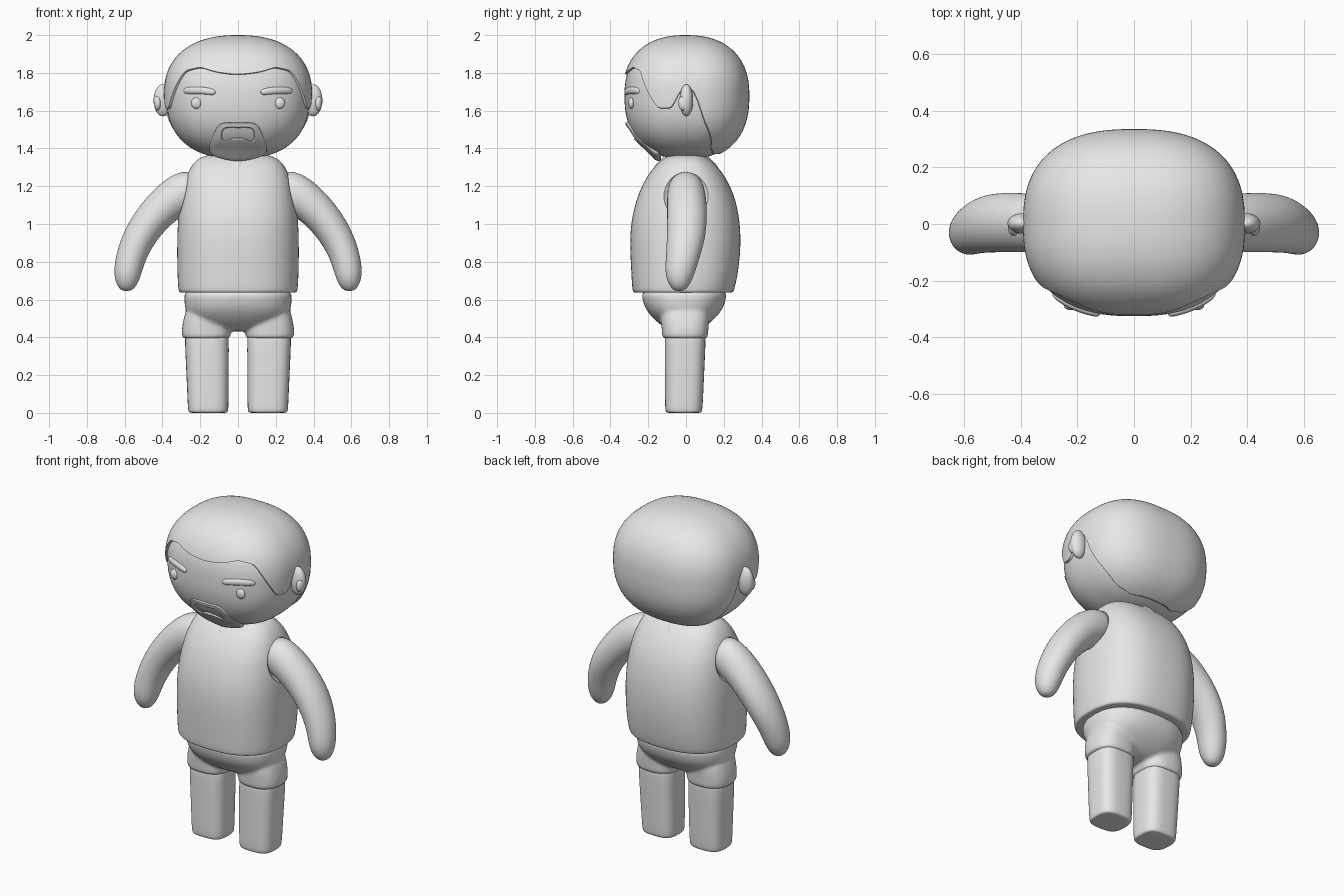
import bpy, bmesh
from math import sin, cos, asin, pi, copysign, degrees
from mathutils import Vector

if "Cube" in bpy.data.objects:
    bpy.data.objects.remove(bpy.data.objects["Cube"])

GREY = (0.8, 0.8, 0.8, 1)
grey = bpy.data.materials.new("plain_grey")
grey.use_nodes = True
grey.diffuse_color = GREY
grey.node_tree.nodes["Principled BSDF"].inputs["Base Color"].default_value = GREY


def power(v, e):
    return copysign(abs(v) ** e, v)


def interp(table, t):
    for (a, va), (b, vb) in zip(table, table[1:]):
        if t <= b:
            return va + (vb - va) * max(0, t - a) / (b - a)
    return table[-1][1]


def select(ob):
    bpy.ops.object.select_all(action='DESELECT')
    ob.select_set(True)
    bpy.context.view_layer.objects.active = ob


def finish(ob, angle=40):
    """Apply modifiers and shade smooth."""
    select(ob)
    bpy.ops.object.convert(target='MESH')
    bpy.ops.object.shade_smooth_by_angle(angle=angle * pi / 180)
    return ob


def loft(name, rings, subsurf=2, done=True):
    """Skin closed rings of points and cap both ends."""
    bm = bmesh.new()
    loops = [[bm.verts.new(p) for p in ring] for ring in rings]
    n = len(loops[0])
    for a, b in zip(loops, loops[1:]):
        for i in range(n):
            j = (i + 1) % n
            bm.faces.new((a[i], a[j], b[j], b[i]))
    bm.faces.new(loops[0])
    bm.faces.new(loops[-1])
    bmesh.ops.recalc_face_normals(bm, faces=bm.faces)
    mesh = bpy.data.meshes.new(name)
    bm.to_mesh(mesh)
    bm.free()
    mesh.materials.append(grey)
    ob = bpy.data.objects.new(name, mesh)
    bpy.context.collection.objects.link(ob)
    if subsurf:
        mod = ob.modifiers.new("smooth", 'SUBSURF')
        mod.levels = mod.render_levels = subsurf
    return finish(ob) if done else ob


def oval(cx, cy, z, rx, ry, n=2.0, count=32):
    angles = [2 * pi * i / count for i in range(count)]
    return [(cx + rx * power(cos(a), 2 / n), cy + ry * power(sin(a), 2 / n), z) for a in angles]


def tube(name, path, count=20):
    """Path of (x, y, z, radius, depth radius), flattened along y."""
    pts = [Vector(p[:3]) for p in path]
    rings = []
    for i, p in enumerate(path):
        d = pts[min(i + 1, len(pts) - 1)] - pts[max(i - 1, 0)]
        side = d.cross(Vector((0, 1, 0))).normalized()
        rings.append([pts[i] + side * p[3] * cos(a) + Vector((0, p[4] * sin(a), 0))
                      for a in (2 * pi * k / count for k in range(count))])
    return loft(name, rings)


def ball(name, loc, scale):
    bpy.ops.mesh.primitive_uv_sphere_add(segments=32, ring_count=20, location=loc)
    ob = bpy.context.object
    ob.name = name
    ob.scale = scale
    bpy.ops.object.transform_apply(location=False, rotation=False)
    ob.data.materials.append(grey)
    return finish(ob, 80)


# Head: a squarish ellipsoid shared by the face and the hair
MID, ROUND, UP, DOWN = 1.68, 2.5, 2.35, 2.4
FACE = (0.38, 0.326, 0.31, 0.335)    # half width, half depth, height up, height down
HAIR = (0.393, 0.336, 0.32, 0.343)


def head_point(size, t, u, inset=1.0):
    a, b, up, down = size
    m, h = (UP, up) if u > 0 else (DOWN, down)
    r = abs(cos(u)) ** (2 / m) * inset
    return (a * r * power(sin(t), 2 / ROUND), -b * r * power(cos(t), 2 / ROUND),
            MID + h * power(sin(u), 2 / m))


def face_y(x, z):
    a, b, up, down = FACE
    m, h = (UP, up) if z > MID else (DOWN, down)
    r = (1 - abs((z - MID) / h) ** m) ** (1 / m)
    return -b * (r ** ROUND - abs(x / a) ** ROUND) ** (1 / ROUND)


SEG = 128
turns = [2 * pi * i / SEG for i in range(SEG)]
levels = [pi * (0.495 - 0.99 * k / 40) for k in range(41)]
loft("head", [[head_point(FACE, t, u) for t in turns] for u in levels], 1)

# Hair cap, ending on a hairline given by angle from the front
hairline = [(0, 1.79), (14, 1.805), (28, 1.83), (45, 1.81), (55, 1.72), (68, 1.61),
            (82, 1.61), (87, 1.71), (90, 1.74), (95, 1.70), (102, 1.55), (120, 1.40),
            (140, 1.37), (180, 1.37)]
ends = [interp(hairline, min(degrees(t), 360 - degrees(t))) for t in turns]
ends = [(ends[i - 1] + 2 * ends[i] + ends[(i + 1) % SEG]) / 4 for i in range(SEG)]


def level_of(z):
    m, h = (UP, HAIR[2]) if z > MID else (DOWN, HAIR[3])
    return copysign(asin(min(1, abs((z - MID) / h) ** (m / 2))), z - MID)


stops = [level_of(z) for z in ends]
TOP = pi * 0.495
steps = [k / 30 for k in range(31)]
rings = [[head_point(HAIR, t, TOP + (e - TOP) * s) for t, e in zip(turns, stops)] for s in steps]
rings.insert(-1, [head_point(HAIR, t, TOP + (e - TOP) * 0.992) for t, e in zip(turns, stops)])
rings.append([head_point(HAIR, t, e, 0.92) for t, e in zip(turns, stops)])
loft("hair", rings, 1)

# Ears, eyes and eyebrows
for s, side in ((1, "left"), (-1, "right")):
    ball(side + "_ear", (s * 0.397, 0.002, 1.655), (0.05, 0.036, 0.085))
    ball(side + "_ear_fold", (s * 0.425, -0.012, 1.64), (0.02, 0.03, 0.04))
    ball(side + "_eye", (s * 0.22, face_y(0.22, 1.64), 1.64), (0.028, 0.016, 0.03))
    brow = [(0.12, 1.695, 0.006), (0.128, 1.697, 0.015), (0.15, 1.702, 0.019), (0.21, 1.709, 0.02),
            (0.26, 1.707, 0.019), (0.28, 1.704, 0.015), (0.289, 1.702, 0.006)]
    tube(side + "_eyebrow", [(s * x, face_y(x, z), z, r, r * 0.75) for x, z, r in brow], 12)

# Goatee with a sunken, downturned mouth
goatee = [(0, 1.535), (0.06, 1.54), (0.105, 1.53), (0.13, 1.48), (0.15, 1.42),
          (0.155, 1.385), (0.14, 1.362), (0.09, 1.343), (0, 1.328)]
mouth = [(0, 1.51), (0.05, 1.512), (0.08, 1.507), (0.087, 1.48), (0.087, 1.455),
         (0.08, 1.437), (0.062, 1.435), (0.04, 1.452), (0, 1.457)]
slope = [(1.33, -0.16), (1.40, -0.224), (1.45, -0.277), (1.54, -0.326)]


def outline(half):
    return half + [(-x, z) for x, z in half[-2:0:-1]]


def mix(f):
    return [((1 - f) * a + f * c, (1 - f) * b + f * d)
            for (a, b), (c, d) in zip(outline(goatee), outline(mouth))]


def on_chin(points, push=0.0):
    return [(x, interp(slope, z) + (0.5 + 5 * (1.54 - z)) * x * x + push, z) for x, z in points]


core = [(x * 0.4, 1.48 + (z - 1.48) * 0.4) for x, z in mix(1)]
loft("goatee", [on_chin(mix(0), 0.05), on_chin(mix(0), 0.006), on_chin(mix(0.06)),
                on_chin(mix(0.5)), on_chin(mix(0.9), -0.004), on_chin(mix(1)),
                on_chin(mix(1.03), 0.02), on_chin(core, 0.02)])

# Shirt: height, half width, half depth, y centre
shirt_rings = [(0.637, 0.15, 0.12, -0.012), (0.636, 0.295, 0.25, -0.015), (0.638, 0.312, 0.265, -0.015),
               (0.655, 0.318, 0.272, -0.014), (0.75, 0.323, 0.285, -0.006), (0.90, 0.324, 0.296, -0.003),
               (1.02, 0.32, 0.288, -0.003), (1.12, 0.307, 0.266, 0), (1.20, 0.292, 0.236, 0),
               (1.27, 0.268, 0.195, 0), (1.32, 0.24, 0.153, 0), (1.355, 0.20, 0.11, 0),
               (1.368, 0.14, 0.075, 0), (1.37, 0.06, 0.04, 0)]
shirt = loft("shirt", [oval(0, cy, z, rx, ry, 2.5) for z, rx, ry, cy in shirt_rings])

# Armholes hollowed out of the shirt
for s in (1, -1):
    cutter = ball("armhole_cutter", (s * 0.325, 0, 1.175), (0.085, 0.14, 0.145))
    cutter.hide_render = True
    cut = shirt.modifiers.new("armhole", 'BOOLEAN')
    cut.operation, cut.object, cut.solver = 'DIFFERENCE', cutter, 'EXACT'
    finish(shirt)
    bpy.data.objects.remove(cutter)

# Neck, showing through the round neckline
neck_rings = [(1.25, 0.03, 0.15), (1.285, 0.045, 0.186), (1.33, 0.08, 0.149), (1.37, 0.095, 0.10), (1.42, 0.09, 0.09)]
loft("neck", [oval(0, 0, z, rx, ry) for z, rx, ry in neck_rings])

# Arms
arm = [(0.20, 0, 1.20, 0.08, 0.08), (0.27, 0, 1.18, 0.115, 0.10), (0.37, 0.004, 1.12, 0.103, 0.106),
       (0.465, 0.006, 1.02, 0.094, 0.107), (0.53, 0, 0.92, 0.087, 0.102), (0.57, -0.018, 0.82, 0.08, 0.09),
       (0.586, -0.032, 0.74, 0.074, 0.08), (0.59, -0.036, 0.68, 0.058, 0.058), (0.588, -0.036, 0.643, 0.025, 0.025)]
for s, side in ((1, "left"), (-1, "right")):
    tube(side + "_arm", [(s * p[0],) + p[1:] for p in arm])

# Shorts: hips and two cuffs blended into one skin
hips = [(0.66, 0.283, 0.225), (0.62, 0.287, 0.226), (0.56, 0.284, 0.212), (0.51, 0.265, 0.175),
        (0.46, 0.19, 0.12), (0.43, 0.08, 0.06)]
shorts = loft("shorts", [oval(0, -0.01, z, rx, ry, 2.4) for z, rx, ry in hips])
cuff = [(0.393, 0.11, 0.105), (0.394, 0.125, 0.118), (0.41, 0.13, 0.122), (0.45, 0.13, 0.124),
        (0.50, 0.12, 0.13), (0.58, 0.10, 0.12)]
cuffs = [loft("cuff", [oval(s * 0.168, -0.005, z, rx, ry, 2.6) for z, rx, ry in cuff]) for s in (1, -1)]
select(shorts)
for c in cuffs:
    c.select_set(True)
bpy.ops.object.join()
skin = shorts.modifiers.new("blend", 'REMESH')
skin.mode, skin.voxel_size, skin.use_smooth_shade = 'VOXEL', 0.01, True
relax = shorts.modifiers.new("relax", 'SMOOTH')
relax.factor, relax.iterations = 0.5, 8
finish(shorts, 60)

# Legs
leg = [(0.0, 0.158, 0.05, 0.05), (0.0, 0.158, 0.094, 0.084), (0.004, 0.158, 0.105, 0.096), (0.03, 0.158, 0.108, 0.1),
       (0.20, 0.161, 0.112, 0.104), (0.38, 0.165, 0.117, 0.109), (0.46, 0.165, 0.115, 0.107)]
for s, side in ((1, "left"), (-1, "right")):
    loft(side + "_leg", [oval(s * cx, -0.008 + 0.02 * (z - 0.2), z, rx, ry, 3) for z, cx, rx, ry in leg])
